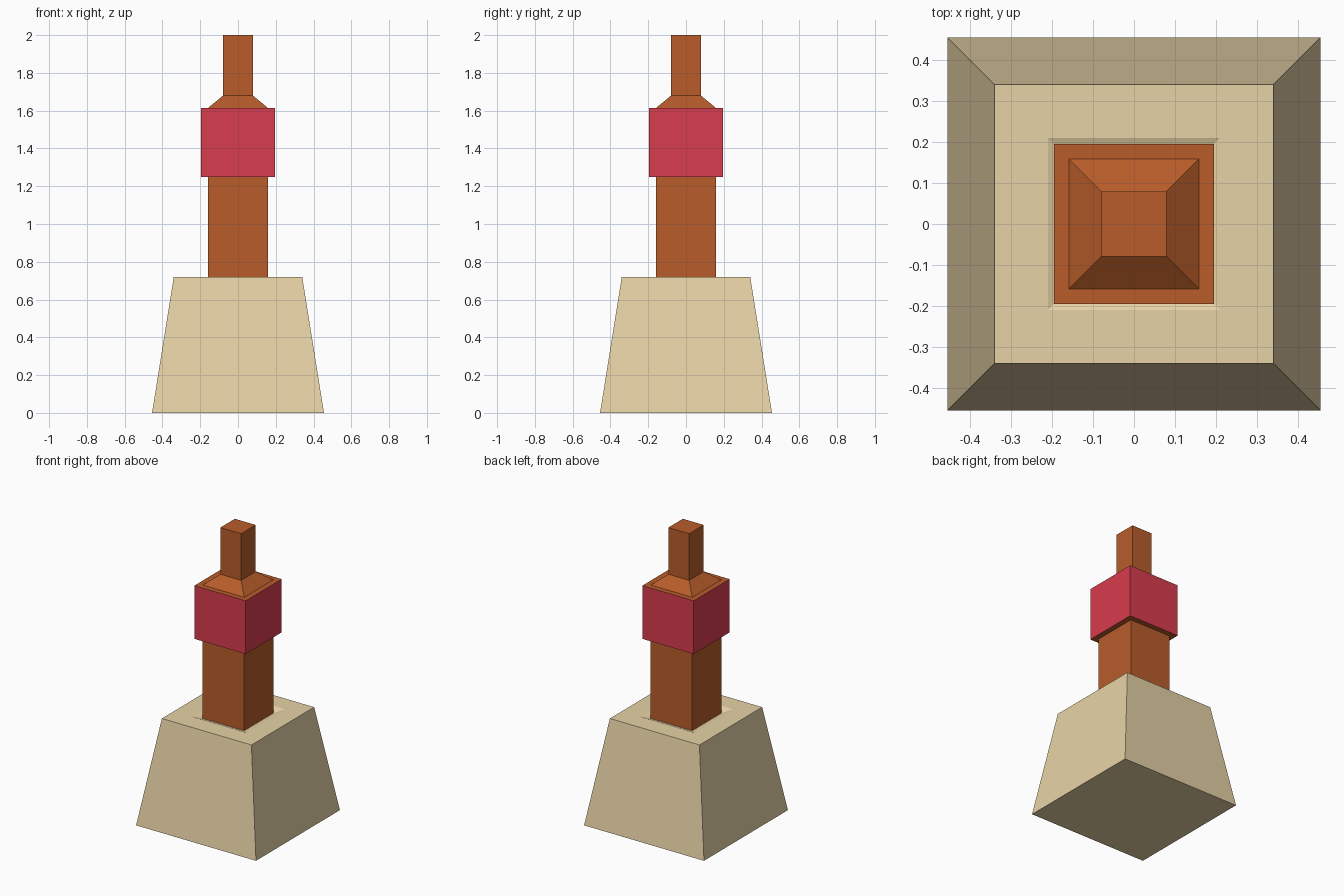
import bpy, bmesh

if "Cube" in bpy.data.objects:
    bpy.data.objects.remove(bpy.data.objects["Cube"])


def material(name, rgb):
    # sRGB 0-255 to linear
    m = bpy.data.materials.new(name)
    m.diffuse_color = [(c / 255 / 12.92 if c < 11 else ((c / 255 + 0.055) / 1.055) ** 2.4)
                       for c in rgb] + [1]
    m.use_nodes = True
    m.node_tree.nodes["Principled BSDF"].inputs["Base Color"].default_value = m.diffuse_color
    return m


def square_loft(name, rings, mats, band=None):
    """Skin stacked squares given as (half width, z); band = segment using the second material."""
    bm = bmesh.new()
    loops = [[bm.verts.new((sx * h, sy * h, z))
              for sx, sy in ((-1, -1), (1, -1), (1, 1), (-1, 1))] for h, z in rings]
    for k, (a, b) in enumerate(zip(loops, loops[1:])):
        for i in range(4):
            j = (i + 1) % 4
            f = bm.faces.new((a[i], a[j], b[j], b[i]))
            f.material_index = 1 if k == band else 0
    bm.faces.new(loops[0][::-1])
    bm.faces.new(loops[-1])
    me = bpy.data.meshes.new(name)
    bm.to_mesh(me)
    bm.free()
    for m in mats:
        me.materials.append(m)
    ob = bpy.data.objects.new(name, me)
    bpy.context.collection.objects.link(ob)
    return ob


cream = material("cream", (230, 210, 166))
brown = material("brown", (184, 92, 42))
red = material("red", (216, 60, 78))

# Tapered base with a shallow dished recess around the stem
square_loft("base", [(0.455, 0), (0.34, 0.72), (0.21, 0.72), (0.16, 0.70)], [cream])

# Stem, red-sided collar, sloped shoulder and narrow tip
square_loft("stem", [(0.158, 0.70), (0.158, 1.25), (0.195, 1.25), (0.195, 1.615),
                     (0.158, 1.615), (0.079, 1.68), (0.079, 2.0)], [brown, red], band=2)
